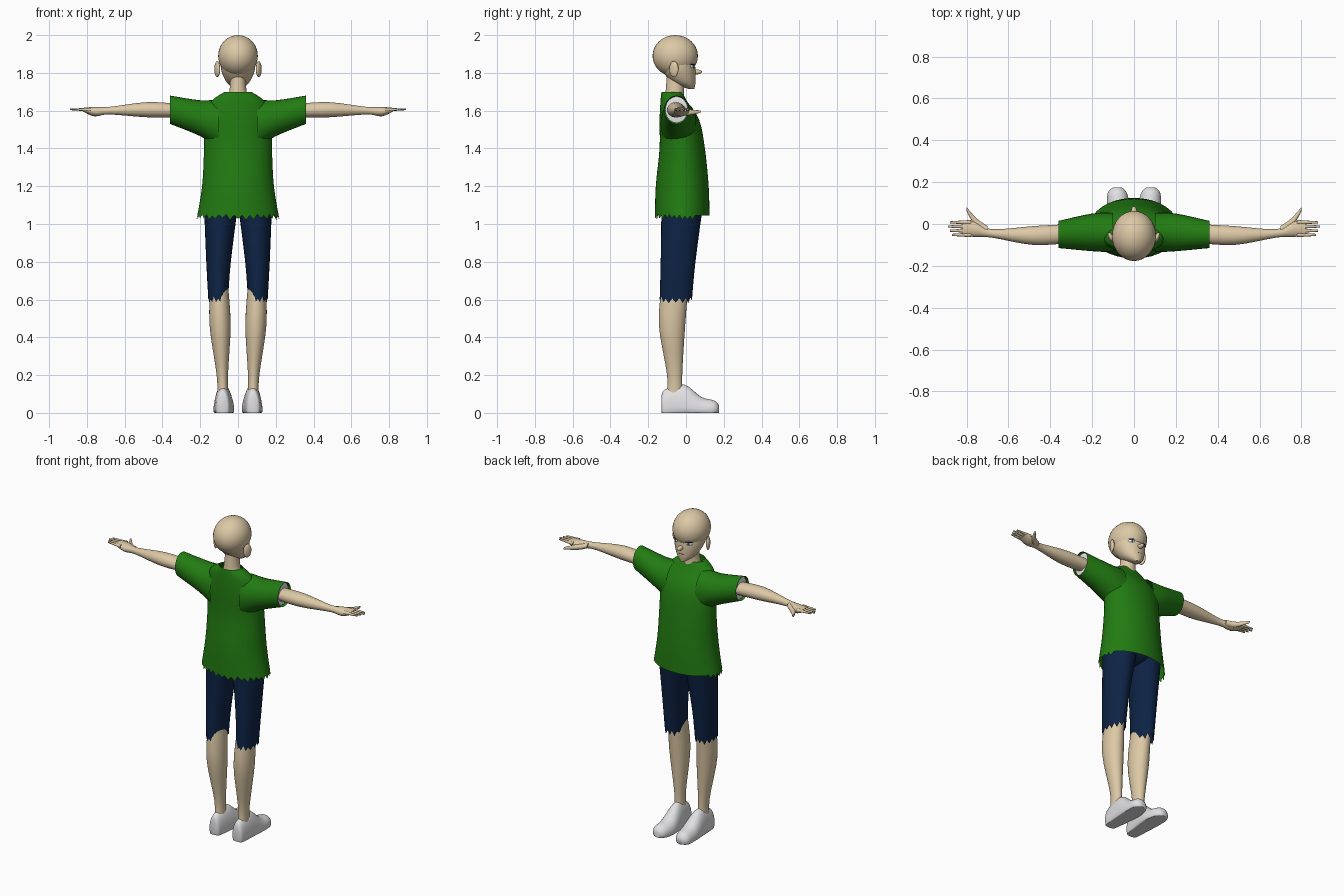
import bpy, bmesh, math, random
from mathutils import Matrix, Vector

random.seed(4)
cube = bpy.data.objects.get("Cube")
if cube:
    bpy.data.objects.remove(cube)


def material(name, *rgb):
    m = bpy.data.materials.new(name)
    m.use_nodes = True
    m.diffuse_color = (*rgb, 1)
    m.node_tree.nodes["Principled BSDF"].inputs["Base Color"].default_value = (*rgb, 1)
    return m


skin = material("skin", .72, .58, .38)
green = material("green_cloth", .016, .2, .006)
navy = material("navy_cloth", .004, .017, .06)
shoe_grey = material("shoe_pale_grey", .75, .75, .77)
white = material("white", .9, .9, .9)
dark = material("dark_brown", .02, .01, .01)
blue = material("iris_blue", .03, .08, .25)


def finish(name, bm, mat, mirror):
    bmesh.ops.recalc_face_normals(bm, faces=bm.faces)
    mesh = bpy.data.meshes.new(name)
    bm.to_mesh(mesh)
    bm.free()
    mesh.materials.append(mat)
    mesh.shade_smooth()
    mesh.set_sharp_from_angle(angle=math.radians(50))
    obj = bpy.data.objects.new(name, mesh)
    bpy.context.collection.objects.link(obj)
    if mirror:
        obj.modifiers.new("Mirror", 'MIRROR')


def smooth_rows(rows, steps=4):
    """Pass a smooth spline through the given rows."""
    rows = [Vector(row) for row in rows]
    for a, b, c, d in zip(rows[:1] + rows, rows, rows[1:], rows[2:] + rows[-1:]):
        for k in range(steps):
            t = k / steps
            yield (b * 2 + (c - a) * t + (a * 2 - b * 5 + c * 4 - d) * t * t
                   + (b * 3 - a - c * 3 + d) * t * t * t) / 2
    yield rows[-1]


def tube(name, axis, rows, mat, sides=28, closed=True, mirror=False,
         tear_start=None, tear_end=None):
    """Rows hold the place along the axis, then the centre and the radius in
    the two other directions. Tears pull edge points toward the next ring."""
    bm = bmesh.new()
    rings = []
    for along, u, v, radius_u, radius_v in smooth_rows(rows):
        ring = []
        for i in range(sides):
            angle = math.tau * i / sides
            a = u + radius_u * math.cos(angle)
            b = v + radius_v * math.sin(angle)
            x, y, z = {'x': (along, a, b), 'y': (a, along, b), 'z': (a, b, along)}[axis]
            ring.append(bm.verts.new((x, y, max(z, 0))))
        rings.append(ring)
    for tear, edge, inner in ((tear_start, rings[0], rings[1]),
                              (tear_end, rings[-1], rings[-2])):
        if tear:
            for i, (vert, target) in enumerate(zip(edge, inner)):
                vert.co = vert.co.lerp(target.co, tear(i, vert.co))
    for ring, following in zip(rings, rings[1:]):
        for i in range(sides):
            j = (i + 1) % sides
            bm.faces.new((ring[i], ring[j], following[j], following[i]))
    if closed:
        bm.faces.new(rings[0])
        bm.faces.new(rings[-1])
    finish(name, bm, mat, mirror)


def blob(name, centre, size, mat, turn=0):
    """Stretched ball, mirrored when it sits off the middle."""
    bm = bmesh.new()
    shape = (Matrix.Translation(centre) @ Matrix.Rotation(math.radians(turn), 4, 'Z')
             @ Matrix.Diagonal((*size, 1)))
    bmesh.ops.create_uvsphere(bm, u_segments=32, v_segments=20, radius=1, matrix=shape)
    finish(name, bm, mat, mirror=centre[0] != 0)


# Ragged edges
def ragged(i, co):
    return random.uniform(.6, 1) if i % 2 else random.uniform(0, .4)


def shirt_hem(i, co):
    return .8 if co.y > .06 else ragged(i, co)


def collar(i, co):
    return ragged(i, co) if co.y > -.06 else 0


# Head and face
blob("skull", (0, -.057, 1.89), (.105, .12, .11), skin)
tube("jaw", 'z', [(1.714, 0, .03, .016, .014), (1.75, 0, -.01, .06, .06),
                  (1.82, 0, -.04, .09, .09), (1.9, 0, -.05, .09, .09)], skin)
blob("nose", (0, .055, 1.805), (.014, .03, .013), skin)
blob("ear", (.11, -.064, 1.82), (.012, .026, .042), skin, turn=-25)
blob("eye_white", (.045, .032, 1.834), (.02, .008, .011), white, turn=-29)
blob("iris", (.044, .036, 1.834), (.008, .006, .01), blue, turn=-29)
blob("upper_lid", (.045, .035, 1.845), (.022, .006, .003), dark, turn=-29)
blob("mouth", (0, .047, 1.766), (.02, .004, .002), dark)
tube("neck", 'z', [(1.6, 0, -.05, .1, .07), (1.68, 0, -.06, .05, .05),
                   (1.8, 0, -.05, .04, .05)], skin)

# Shirt
tube("shirt_body", 'z', [
    (1.02, 0, -.02, .22, .145), (1.2, 0, -.02, .19, .14), (1.4, 0, -.02, .18, .12),
    (1.55, 0, -.035, .18, .105), (1.65, 0, -.065, .14, .07), (1.7, 0, -.075, .07, .055),
], green, sides=64, closed=False, tear_start=shirt_hem, tear_end=collar)
tube("sleeve", 'x', [(.1, -.04, 1.53, .095, .13), (.2, -.04, 1.56, .09, .095),
                     (.36, -.05, 1.605, .065, .075)], green, closed=False, mirror=True)
blob("sleeve_lining", (.345, -.05, 1.605), (.005, .06, .07), white)

# Arms and hands
tube("arm", 'x', [(.3, -.045, 1.6, .045, .035), (.48, -.055, 1.605, .045, .04),
                  (.68, -.045, 1.6, .02, .02), (.76, -.025, 1.595, .037, .025),
                  (.82, -.02, 1.605, .035, .01)], skin, mirror=True)
for i, finger in enumerate(("index", "middle", "ring", "little")):
    y = .008 - .02 * i
    tip = .89 - .01 * abs(i - 1)
    tube(finger + "_finger", 'x', [(.78, y, 1.605, .011, .01), (tip, y, 1.607, .005, .004)],
         skin, sides=12, mirror=True)
tube("thumb", 'x', [(.7, -.03, 1.6, .02, .015), (.75, 0, 1.59, .025, .017),
                    (.8, .07, 1.595, .01, .007)], skin, mirror=True)

# Shorts and legs
blob("shorts_waist", (0, -.02, 1.12), (.17, .11, .08), navy)
tube("shorts_leg", 'z', [(1.1, .09, -.02, .09, .11), (.8, .103, -.042, .065, .092),
                         (.58, .105, -.055, .051, .085)],
     navy, closed=False, mirror=True, tear_end=ragged)
tube("leg", 'z', [(.08, .08, -.06, .03, .045), (.2, .083, -.06, .03, .04),
                  (.47, .095, -.074, .056, .07), (.7, .1, -.055, .045, .07)],
     skin, mirror=True)

# Shoes with flat soles
tube("shoe", 'y', [(-.13, .08, .05, .025, .04), (-.11, .08, .03, .037, .095),
                   (-.01, .077, .03, .048, .12), (.08, .075, .02, .055, .065),
                   (.15, .08, .02, .045, .045), (.175, .08, .02, .02, .02)],
     shoe_grey, mirror=True)
